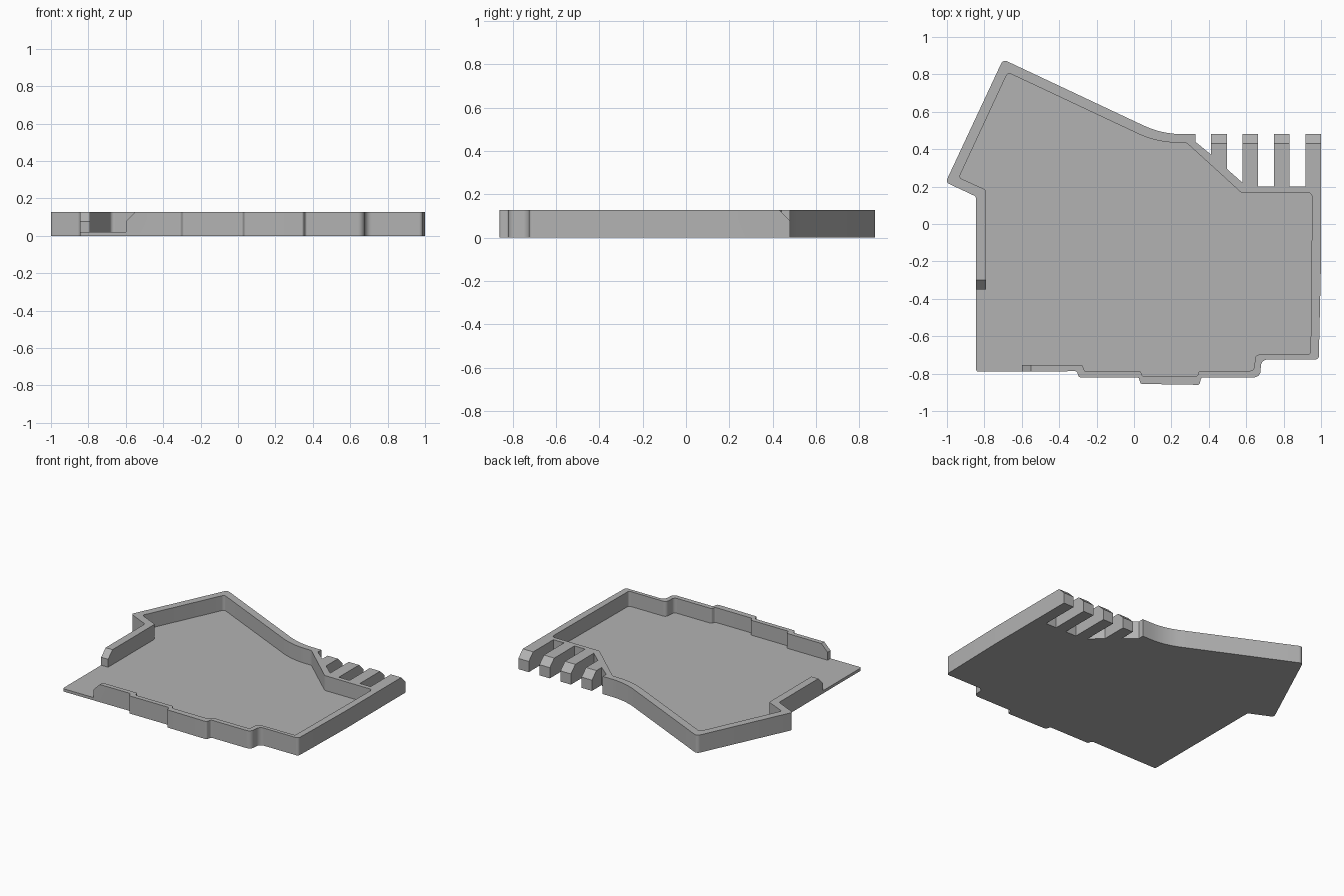
import bpy, bmesh
from mathutils import Vector

if "Cube" in bpy.data.objects:
    bpy.data.objects.remove(bpy.data.objects["Cube"], do_unlink=True)

H, FLOOR = 0.127, 0.02

grey = bpy.data.materials.new("grey plastic")
grey.use_nodes = True
grey.diffuse_color = (0.45, 0.45, 0.45, 1)
grey.node_tree.nodes["Principled BSDF"].inputs["Base Color"].default_value = (0.45, 0.45, 0.45, 1)


def rounded(points, steps=8):
    """Replace each (x, y, radius) corner by an arc; no radius keeps it sharp."""
    out = []
    for i, p in enumerate(points):
        c = Vector(p[:2])
        if len(p) < 3:
            out.append(c)
            continue
        a = (Vector(points[i - 1][:2]) - c).normalized()
        b = (Vector(points[(i + 1) % len(points)][:2]) - c).normalized()
        half = a.angle(b) / 2
        mid = (a + b).normalized()
        from math import sin, tan
        centre = c + mid * (p[2] / sin(half))
        t = p[2] / tan(half)
        s, e = c + a * t - centre, c + b * t - centre
        for k in range(steps + 1):
            d = s.lerp(e, k / steps).normalized() if 0 < k < steps else (s if k == 0 else e) / p[2]
            out.append(centre + d * p[2])
    return out


def prism(name, points, sweep):
    bm = bmesh.new()
    face = bm.faces.new([bm.verts.new(p) for p in points])
    top = bmesh.ops.extrude_face_region(bm, geom=[face], use_keep_orig=True)["geom"]
    bmesh.ops.translate(bm, vec=sweep, verts=[v for v in top if isinstance(v, bmesh.types.BMVert)])
    bmesh.ops.recalc_face_normals(bm, faces=bm.faces)
    mesh = bpy.data.meshes.new(name)
    bm.to_mesh(mesh)
    bm.free()
    mesh.materials.append(grey)
    obj = bpy.data.objects.new(name, mesh)
    bpy.context.collection.objects.link(obj)
    return obj


def cut(body, cutter):
    mod = body.modifiers.new("cut", "BOOLEAN")
    mod.operation, mod.solver, mod.object = "DIFFERENCE", "EXACT", cutter
    cutter.hide_render = True
    bpy.context.view_layer.objects.active = body
    bpy.ops.object.modifier_apply(modifier=mod.name)
    bpy.data.objects.remove(cutter, do_unlink=True)


def wedge(start, sign):
    """45 degree chamfer section running outward and down from the rim."""
    return [(start - sign * 0.02, H + 0.02), (start + sign * 0.07, H - 0.07),
            (start + sign * 0.07, H + 0.02)]


# Outer outline: stepped front edge, then the right side
outline = [(-0.845, -0.79, 0.015), (-0.305, -0.787, 0.012), (-0.295, -0.82, 0.012),
           (0.025, -0.82, 0.012), (0.035, -0.855, 0.012), (0.35, -0.86, 0.012),
           (0.36, -0.82, 0.012), (0.675, -0.82, 0.035), (0.68, -0.725, 0.035),
           (0.988, -0.725, 0.02), (1.0, -0.2)]
# Four fingers, the gaps running back to the sloped wall
gap_base = [(0.2, 0.2), (0.2, 0.2), (0.22, 0.295), (0.37, 0.44)]
for i, (right, left) in enumerate(gap_base):
    x = 1.0 - i * 0.168
    outline += [(x, 0.48), (x - 0.083, 0.48), (x - 0.083, right), (x - 0.168, left)]
# Angled back wing
outline += [(0.328, 0.48), (0.15, 0.48, 0.5), (-0.70, 0.88, 0.025),
            (-1.007, 0.223, 0.02), (-0.845, 0.147, 0.02)]

# Inside of the walls, running out through the open front corner
inside = [(-0.60, -0.95), (-0.60, -0.755), (-0.275, -0.755, 0.012), (-0.265, -0.787, 0.012),
          (0.035, -0.787, 0.012), (0.045, -0.815, 0.012), (0.338, -0.815, 0.012),
          (0.348, -0.785, 0.012), (0.643, -0.785, 0.025), (0.648, -0.698, 0.025),
          (0.944, -0.698, 0.015), (0.953, 0.168, 0.025), (0.573, 0.168, 0.02),
          (0.28, 0.435, 0.03), (0.123, 0.435, 0.5), (-0.675, 0.81, 0.02),
          (-0.936, 0.248, 0.015), (-0.79, 0.182, 0.02), (-0.79, -0.35),
          (-0.95, -0.35), (-0.95, -0.95)]

tray = prism("tray", [(p.x, p.y, 0) for p in rounded(outline)], (0, 0, H))
cut(tray, prism("cavity_cutter", [(p.x, p.y, FLOOR) for p in rounded(inside)], (0, 0, H)))

# Chamfers on the finger tips and on both wall ends
cut(tray, prism("finger_cutter", [(0.38, y, z) for y, z in wedge(0.43, 1)], (0.7, 0, 0)))
cut(tray, prism("side_end_cutter", [(-0.9, y, z) for y, z in wedge(-0.30, -1)], (0.15, 0, 0)))
cut(tray, prism("front_end_cutter", [(x, -0.85, z) for x, z in wedge(-0.55, -1)], (0, 0.15, 0)))

bpy.ops.object.select_all(action="DESELECT")
tray.select_set(True)
bpy.context.view_layer.objects.active = tray
bpy.ops.object.shade_smooth_by_angle(angle=0.5)
